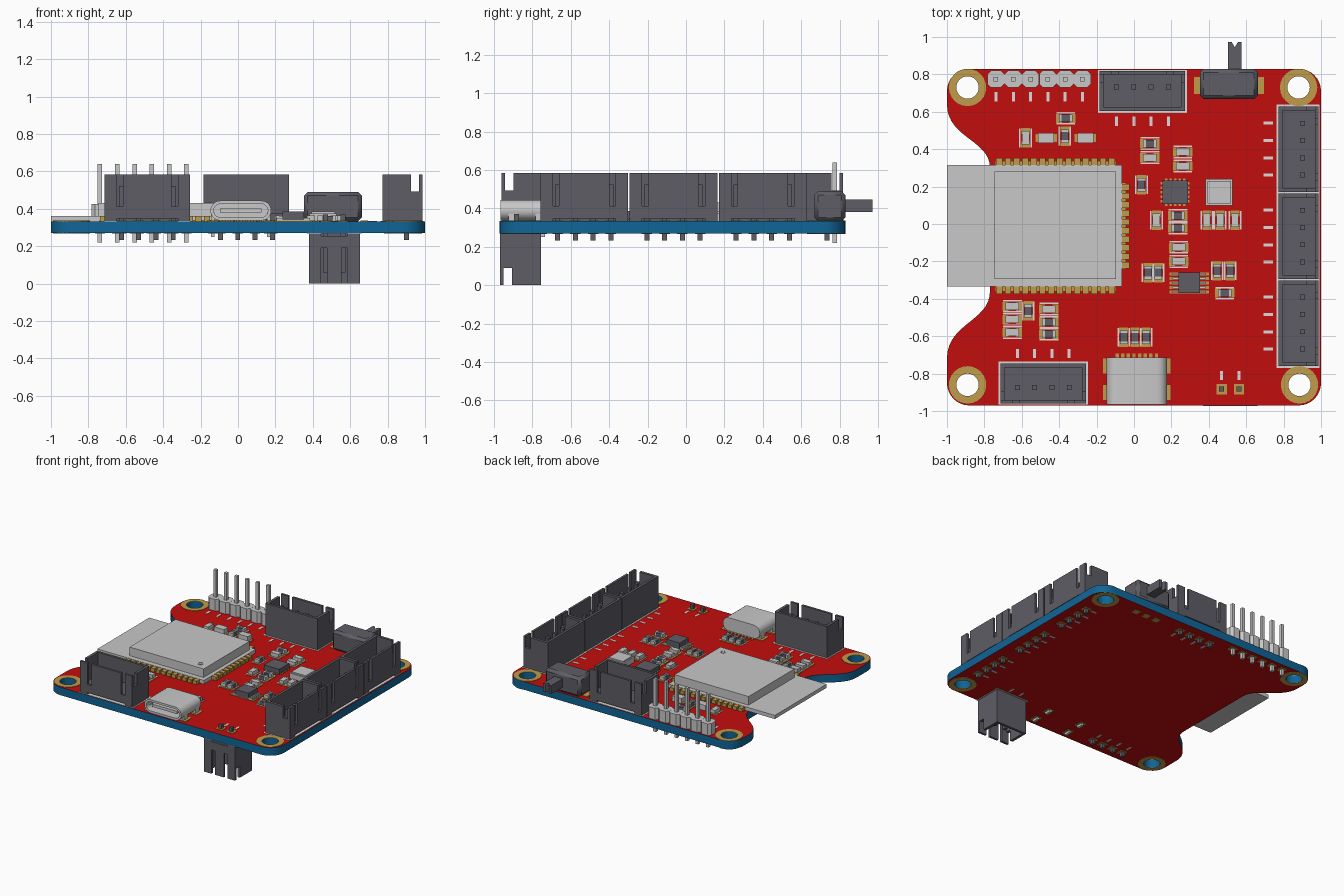
import bpy, bmesh, math
from mathutils import Matrix, Vector
from mathutils.geometry import interpolate_bezier

if "Cube" in bpy.data.objects:
    bpy.data.objects.remove(bpy.data.objects["Cube"])


def material(name, rgb):
    m = bpy.data.materials.new(name)
    m.use_nodes = True
    m.diffuse_color = (*rgb, 1)
    bsdf = next(n for n in m.node_tree.nodes if n.type == 'BSDF_PRINCIPLED')
    bsdf.inputs["Base Color"].default_value = (*rgb, 1)
    return m


RED = material("red mask", (0.54, 0.004, 0.004))
BLUE = material("blue edge", (0.005, 0.13, 0.31))
DARK = material("dark grey plastic", (0.11, 0.11, 0.13))
LIGHT = material("light grey metal", (0.58, 0.58, 0.58))
GOLD = material("gold pad", (0.53, 0.33, 0.07))
SILK = material("pale print", (0.72, 0.70, 0.70))
TOP, BOT = 0.333, 0.27
ID = Matrix.Identity(4)
made = []


def finish(name, bm, *mats):
    bmesh.ops.recalc_face_normals(bm, faces=bm.faces[:])
    mesh = bpy.data.meshes.new(name)
    bm.to_mesh(mesh)
    bm.free()
    for m in mats:
        mesh.materials.append(m)
    ob = bpy.data.objects.new(name, mesh)
    bpy.context.collection.objects.link(ob)
    made.append(ob)
    return ob


def box(bm, x0, x1, y0, y1, z0, z1, M=ID):
    c = Vector((x0 + x1, y0 + y1, z0 + z1)) / 2
    size = Matrix.Diagonal((x1 - x0, y1 - y0, z1 - z0, 1))
    bmesh.ops.create_cube(bm, size=1, matrix=M @ Matrix.Translation(c) @ size)


def cbox(bm, x, y, w, d, z0, z1):
    box(bm, x - w / 2, x + w / 2, y - d / 2, y + d / 2, z0, z1)


def prism(bm, loops, z0, z1, M=ID):
    """Fill closed 2D loops (inner ones become holes) and extrude along local z."""
    edges = []
    for loop in loops:
        vs = [bm.verts.new((p[0], p[1], z0)) for p in loop]
        edges += [bm.edges.new((a, b)) for a, b in zip(vs, vs[1:] + vs[:1])]
    faces = [g for g in bmesh.ops.triangle_fill(bm, edges=edges, use_beauty=True)["geom"]
             if isinstance(g, bmesh.types.BMFace)]
    base = {v for f in faces for v in f.verts}
    ext = bmesh.ops.extrude_face_region(bm, geom=faces, use_keep_orig=True)["geom"]
    top = [g for g in ext if isinstance(g, bmesh.types.BMVert)]
    for v in top:
        v.co.z = z1
    bmesh.ops.transform(bm, matrix=M, verts=list(base) + top)


def arc(x, y, r, a0=0, a1=360, n=24):
    closed = a1 - a0 == 360
    ts = [math.radians(a0 + (a1 - a0) * i / n) for i in range(n if closed else n + 1)]
    return [(x + r * math.cos(t), y + r * math.sin(t)) for t in ts]


def stadium(x, y, w, h):
    r, k = h / 2, w / 2 - h / 2
    return arc(x + k, y, r, -90, 90, 10) + arc(x - k, y, r, 90, 270, 10)


def bezier(*pts):
    return [p[:2] for p in interpolate_bezier(*[Vector((*p, 0)) for p in pts], 16)]


# circuit board with curved side cut-out and mounting holes
holes = [(-0.89, 0.73), (0.88, 0.73), (-0.89, -0.86), (0.885, -0.86)]
R = 0.12
outline = (arc(1 - R, -0.97 + R, R, -90, 0, 8) + arc(1 - R, 0.83 - R, R, 0, 90, 8)
           + arc(-1 + R, 0.83 - R, R, 90, 180, 8)
           + bezier((-1, 0.64), (-1, 0.46), (-0.77, 0.45), (-0.77, 0.3))
           + bezier((-0.77, -0.36), (-0.77, -0.52), (-1, -0.53), (-1, -0.72))
           + arc(-1 + R, -0.97 + R, R, 180, 270, 8))
bm = bmesh.new()
prism(bm, [outline] + [arc(x, y, 0.06) for x, y in holes], BOT, TOP)
bm.normal_update()
for f in bm.faces:
    f.material_index = 0 if abs(f.normal.z) > 0.5 else 1
finish("circuit_board", bm, RED, BLUE)

# shared pads and printed marks, filled while parts are placed
pads, marks = bmesh.new(), bmesh.new()
for x, y in holes:
    for z in (TOP, BOT - 0.003):
        prism(pads, [arc(x, y, 0.1), arc(x, y, 0.06)], z, z + 0.003)


def through_pad(x, y):
    cbox(pads, x, y, 0.055, 0.055, TOP, TOP + 0.003)
    cbox(pads, x, y, 0.055, 0.055, BOT - 0.003, BOT)


# shrouded connectors: local y points to the slotted outer wall
def connector(name, pins, M, h=0.25):
    bm, half, d = bmesh.new(), 0.04625 * (pins - 1) + 0.09, 0.213
    box(bm, -half, half, 0, d, 0.015, 0.07, M)
    box(bm, -half, half, 0, 0.02, 0, h, M)
    for s in (-1, 1):
        a, b = sorted((s * half, s * (half - 0.022)))
        box(bm, a, b, 0.02, 0.152, 0, h, M)
        box(bm, a, b, 0.152, 0.195, 0, h - 0.09, M)
        a, b = sorted((s * half, s * (half - 0.065)))
        box(bm, a, b, 0.195, d, 0, h, M)
        a, b = sorted((s * (half - 0.065), s * (half - 0.098)))
        box(bm, a, b, 0.195, d, 0.015, 0.08, M)
    box(bm, 0.098 - half, half - 0.098, 0.195, d, 0.015, h, M)
    finish(name, bm, DARK)
    pm = bmesh.new()
    for i in range(pins):
        u = (i - (pins - 1) / 2) * 0.0925
        box(pm, u - 0.013, u + 0.013, 0.115, 0.141, -0.10, h - 0.06, M)
        p = M @ Vector((u, 0.128, 0))
        through_pad(p.x, p.y)
        box(marks, u - 0.008, u + 0.008, -0.08, -0.03, 0, 0.002, M)
        box(marks, u - 0.008, u + 0.008, 0.03, 0.08, -0.065, -0.063, M)
    finish(name + "_pins", pm, DARK)
    box(marks, -half - 0.01, half + 0.01, -0.012, d + 0.005, 0, 0.002, M)


def place(x, y, deg):
    return Matrix.Translation((x, y, TOP)) @ Matrix.Rotation(math.radians(deg), 4, 'Z')


for i, y in enumerate((0.4, -0.065, -0.53)):
    connector(f"side_connector_{i + 1}", 4, place(0.773, y, -90))
connector("front_connector", 4, place(-0.485, -0.747, 180))
connector("back_connector", 4, place(0.045, 0.605, 0))
connector("under_connector", 2, Matrix.Translation((0.515, -0.755, BOT))
          @ Matrix.Rotation(math.pi, 4, 'X'), BOT)

# pin header
base, pins = bmesh.new(), bmesh.new()
for i in range(6):
    x = -0.738 + i * 0.0925
    k, c = 0.046, 0.02
    prism(base, [[(x - k, 0.775 - k + c), (x - k + c, 0.775 - k), (x + k - c, 0.775 - k),
                  (x + k, 0.775 - k + c), (x + k, 0.775 + k - c), (x + k - c, 0.775 + k),
                  (x - k + c, 0.775 + k), (x - k, 0.775 + k - c)]], TOP, 0.425)
    cbox(pins, x, 0.775, 0.024, 0.024, 0.22, 0.64)
    through_pad(x, 0.775)
    cbox(marks, x, 0.68, 0.016, 0.05, TOP, TOP + 0.002)
finish("header_base", base, LIGHT)
finish("header_pins", pins, LIGHT)

# radio module: carrier, shield can and edge contacts
bm = bmesh.new()
box(bm, -1, -0.065, -0.335, 0.315, TOP, 0.362)
finish("module_carrier", bm, LIGHT)
bm = bmesh.new()
box(bm, -0.745, -0.095, -0.295, 0.28, 0.362, 0.43)
prism(bm, [arc(-0.163, -0.235, 0.02), arc(-0.163, -0.235, 0.016)], 0.43, 0.433)
finish("module_shield", bm, LIGHT)
for y0, y1 in ((0.315, 0.335), (-0.358, -0.335)):
    box(pads, -0.74, -0.1, y0, y1, TOP, TOP + 0.006)
box(pads, -0.065, -0.045, -0.24, 0.22, TOP, TOP + 0.006)
for i in range(14):
    for y in (0.325, -0.346):
        cbox(pads, -0.72 + i * 0.0462, y, 0.034, 0.056, TOP, 0.36)
for i in range(10):
    cbox(pads, -0.05, -0.22 + i * 0.0462, 0.05, 0.034, TOP, 0.36)

# charging socket: hollow rounded shell, back plate and tongue
M = Matrix.Translation((0.015, -0.965, 0.39)) @ Matrix.Rotation(math.pi / 2, 4, 'X')
bm = bmesh.new()
prism(bm, [stadium(0, 0, 0.325, 0.106), stadium(0, 0, 0.29, 0.072)], -0.25, 0, M)
prism(bm, [stadium(0, 0, 0.29, 0.072)], -0.25, -0.17, M)
box(bm, -0.11, 0.11, -0.011, 0.011, -0.2, -0.02, M)
for s in (-1, 1):
    for y in (-0.9, -0.76):
        cbox(bm, 0.015 + s * 0.15, y, 0.02, 0.05, 0.25, 0.38)
        cbox(pads, 0.015 + s * 0.15, y, 0.06, 0.08, TOP, TOP + 0.003)
        cbox(pads, 0.015 + s * 0.15, y, 0.05, 0.07, BOT - 0.003, BOT)
finish("charging_socket", bm, LIGHT)
for i in range(8):
    cbox(pads, -0.09 + i * 0.03, -0.71, 0.018, 0.035, TOP, TOP + 0.006)

# slide switch with forked lever
bm = bmesh.new()
box(bm, 0.352, 0.662, 0.668, 0.83, TOP, 0.49)
sw = finish("switch_body", bm, DARK)
bev = sw.modifiers.new("edge", 'BEVEL')
bev.width, bev.segments = 0.02, 1
bm = bmesh.new()
prism(bm, [[(0.503, 0.8), (0.575, 0.8), (0.575, 0.972), (0.555, 0.972),
            (0.539, 0.945), (0.523, 0.972), (0.503, 0.972)]], 0.38, 0.447)
finish("switch_lever", bm, DARK)
for x in (0.34, 0.675):
    cbox(pads, x, 0.74, 0.04, 0.09, TOP, TOP + 0.004)
for x in (0.415, 0.507, 0.6):
    cbox(pads, x, 0.74, 0.05, 0.05, BOT - 0.003, BOT)

# chips and crystal
bm = bmesh.new()
cbox(bm, 0.22, 0.17, 0.135, 0.125, TOP, 0.375)
finish("square_chip", bm, DARK)
bm = bmesh.new()
cbox(bm, 0.455, 0.17, 0.145, 0.14, TOP, 0.375)
cbox(bm, 0.455, 0.17, 0.125, 0.12, 0.375, 0.385)
finish("crystal", bm, LIGHT)
bm = bmesh.new()
cbox(bm, 0.295, -0.315, 0.115, 0.11, TOP + 0.006, 0.385)
finish("legged_chip", bm, DARK)
legs = bmesh.new()
for i in range(5):
    t = (i - 2) * 0.024
    cbox(legs, 0.295, -0.315 + t, 0.18, 0.012, TOP, 0.35)
    cbox(pads, 0.295, -0.315 + t, 0.21, 0.015, TOP, TOP + 0.004)
    cbox(pads, 0.22, 0.17 + t, 0.155, 0.013, TOP, TOP + 0.006)
    cbox(pads, 0.22 + t, 0.17, 0.013, 0.145, TOP, TOP + 0.006)
finish("chip_legs", legs, LIGHT)

# small passive parts: (x, y) by orientation and body colour
dark_flat = [(-0.365, 0.565), (0.085, 0.43), (0.235, 0.045), (0.235, -0.022), (0.485, -0.37),
             (-0.455, -0.525), (-0.455, -0.59)]
dark_tall = [(-0.37, 0.47), (0.04, 0.21), (0.075, -0.26), (0.13, -0.26), (0.445, -0.25),
             (0.515, -0.25), (-0.565, -0.465), (-0.055, -0.605), (0.005, -0.605), (0.065, -0.605)]
light_flat = [(0.085, 0.355), (0.26, 0.385), (0.26, 0.31), (0.24, -0.125), (0.24, -0.2),
              (-0.65, -0.44), (-0.65, -0.51), (-0.65, -0.58), (-0.455, -0.455)]
light_tall = [(-0.58, 0.46), (0.12, 0.02), (0.39, 0.02), (0.46, 0.02), (0.54, 0.02)]
ends = bmesh.new()
for name, mat, spots, tall in (("resistors_across", DARK, dark_flat, 0), ("resistors_along", DARK, dark_tall, 1),
                               ("capacitors_across", LIGHT, light_flat, 0),
                               ("capacitors_along", LIGHT, light_tall, 1)):
    bm = bmesh.new()
    for x, y in spots:
        def put(target, u, v, w, d, z0, z1):
            if tall:
                u, v, w, d = v, u, d, w
            cbox(target, x + u, y + v, w, d, z0, z1)
        put(bm, 0, 0, 0.05, 0.04, TOP, 0.362)
        for s in (-1, 1):
            put(ends, s * 0.029, 0, 0.014, 0.041, TOP, 0.363)
            put(pads, s * 0.036, 0, 0.032, 0.048, TOP, TOP + 0.005)
            put(marks, 0, s * 0.03, 0.10, 0.008, TOP, TOP + 0.002)
    finish(name, bm, mat)
finish("passive_ends", ends, LIGHT)

# two larger diodes
bm = bmesh.new()
for x in (-0.47, -0.26):
    cbox(bm, x, 0.46, 0.085, 0.055, TOP, 0.375)
    cbox(pads, x, 0.46, 0.115, 0.045, TOP, TOP + 0.005)
finish("diodes", bm, LIGHT)

finish("gold_pads", pads, GOLD)
finish("printed_marks", marks, SILK)

bpy.ops.object.select_all(action='DESELECT')
for ob in made:
    ob.select_set(True)
bpy.context.view_layer.objects.active = made[0]
bpy.ops.object.shade_smooth_by_angle(angle=math.radians(30))
